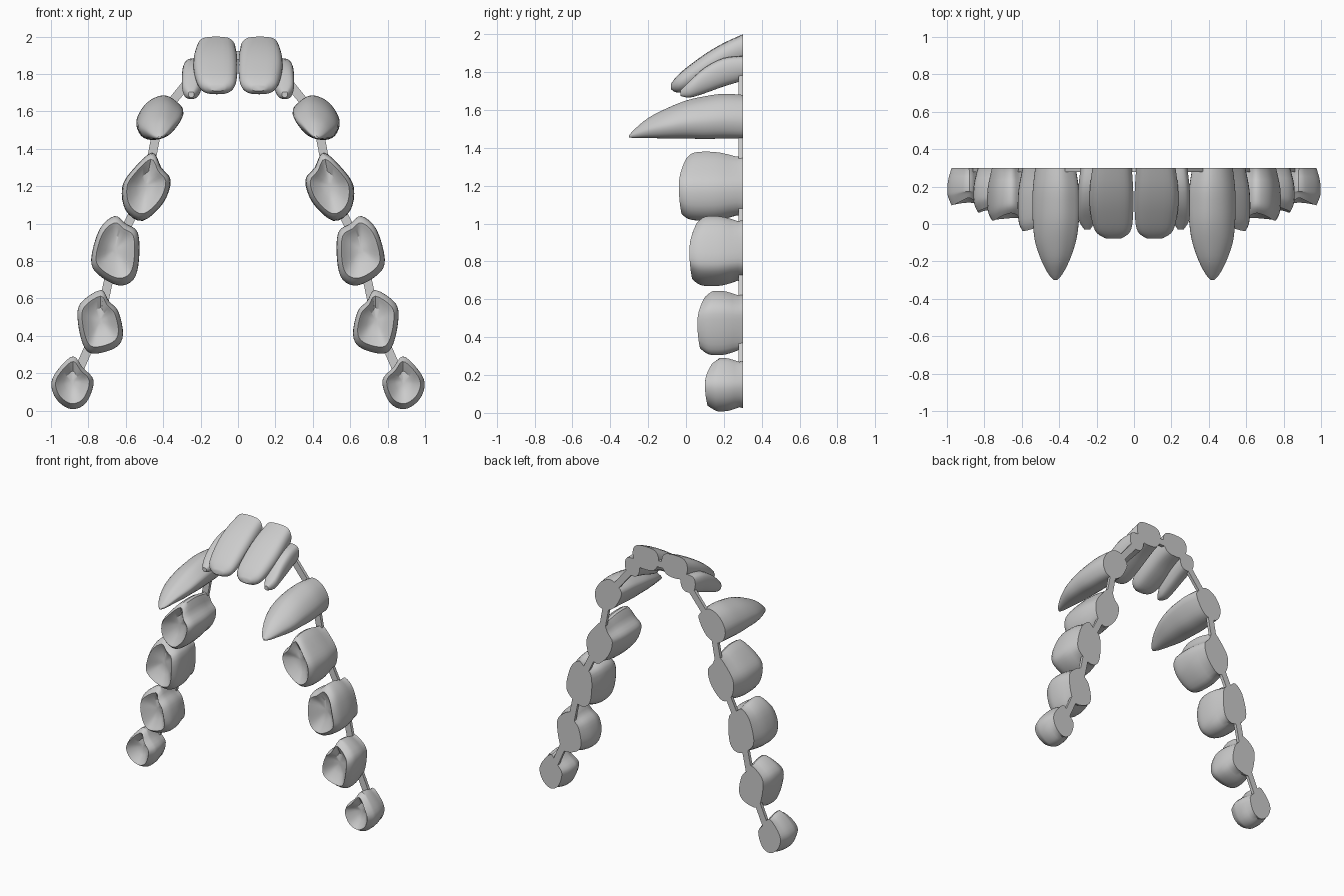
import bpy, bmesh, math
from mathutils import Vector

if "Cube" in bpy.data.objects:
    bpy.data.objects.remove(bpy.data.objects["Cube"])

BACK = 0.30


def catmull(pts, n, closed):
    """Smooth curve through points of any dimension."""
    m, out = len(pts), []
    for i in range(m if closed else m - 1):
        idx = [i - 1, i, i + 1, i + 2]
        idx = [k % m if closed else min(max(k, 0), m - 1) for k in idx]
        a, b, c, d = [pts[k] for k in idx]
        for j in range(n):
            t = j / n
            out.append(tuple(0.5 * (2 * q + (r - p) * t + (2 * p - 5 * q + 4 * r - s) * t * t
                                    + (3 * q - p - 3 * r + s) * t ** 3)
                             for p, q, r, s in zip(a, b, c, d)))
    if not closed:
        out.append(tuple(pts[-1]))
    return out


def bounds(outline):
    xs, zs = [p[0] for p in outline], [p[1] for p in outline]
    return ((min(xs) + max(xs)) / 2, (min(zs) + max(zs)) / 2,
            (max(xs) - min(xs)) / 2, (max(zs) - min(zs)) / 2)


def finish(bm, name, angle):
    bmesh.ops.recalc_face_normals(bm, faces=bm.faces)
    me = bpy.data.meshes.new(name)
    bm.to_mesh(me)
    bm.free()
    me.shade_smooth()
    me.set_sharp_from_angle(angle=math.radians(angle))
    bpy.context.collection.objects.link(bpy.data.objects.new(name, me))


def loft(name, outline, rings, side, angle=40):
    """Loft an outline along y; ring = (y, cx, cz, rx, rz, cusp curvature)."""
    ox, oz, w, h = bounds(outline)
    bm = bmesh.new()
    loops = []
    for y, cx, cz, rx, rz, cusp in rings:
        loop = []
        for px, pz in outline:
            u, v = (px - ox) / w, (pz - oz) / h
            dy = cusp * v * v * (1.0 if v > 0 else 0.35)
            loop.append(bm.verts.new((side * (cx + u * rx), y + dy, cz + v * rz)))
        loops.append(loop)
    n = len(outline)
    for a, b in zip(loops, loops[1:]):
        for i in range(n):
            bm.faces.new((a[i], a[(i + 1) % n], b[(i + 1) % n], b[i]))
    bm.faces.new(loops[0])
    bm.faces.new(loops[-1])
    finish(bm, name, angle)


# Front teeth: outline plus sections from the root to the tip
BLOCK = [(-.6, 1), (.6, 1), (1, .45), (.95, -.4), (.5, -1), (-.5, -1), (-.95, -.4), (-1, .45)]
POINTED = [(.40, 1.69), (.49, 1.65), (.545, 1.56), (.52, 1.475), (.45, 1.45),
           (.36, 1.485), (.29, 1.60), (.33, 1.66)]
FRONT = {
    "central_incisor": (BLOCK, [
        (.30, .117, 1.915, .105, .085), (.20, .12, 1.875, .115, .08), (.10, .12, 1.82, .117, .076),
        (.0, .115, 1.76, .106, .062), (-.05, .112, 1.735, .085, .042), (-.078, .11, 1.725, .04, .016)]),
    "lateral_incisor": (BLOCK, [
        (.30, .225, 1.82, .06, .065), (.20, .235, 1.80, .062, .075), (.10, .243, 1.757, .057, .068),
        (.02, .25, 1.71, .045, .044), (-.03, .25, 1.69, .015, .015)]),
    "canine": (POINTED, [
        (.30, .42, 1.565, .108, .115), (.20, .418, 1.568, .122, .118), (.10, .418, 1.56, .126, .113),
        (.0, .418, 1.55, .122, .10), (-.10, .42, 1.53, .108, .08), (-.20, .42, 1.505, .073, .053),
        (-.27, .42, 1.476, .036, .024), (-.30, .42, 1.462, .008, .006)]),
}

# Cheek teeth: front outline and the y of the biting edge
CHEEK = {
    "premolar": (-.038, [(.46, 1.38), (.57, 1.28), (.62, 1.19), (.60, 1.07), (.51, 1.015),
                         (.40, 1.11), (.36, 1.23), (.41, 1.30)]),
    "first_molar": (.018, [(.66, 1.04), (.74, .97), (.785, .81), (.75, .73), (.64, .67),
                           (.56, .70), (.53, .80), (.535, .95), (.60, 1.0)]),
    "second_molar": (.06, [(.735, .645), (.845, .57), (.855, .465), (.82, .335), (.76, .305),
                           (.65, .34), (.615, .41), (.64, .53), (.69, .585)]),
    "third_molar": (.10, [(.88, .29), (.95, .235), (.998, .15), (.97, .06), (.89, .008),
                          (.81, .045), (.772, .16), (.83, .23)]),
}

for side, label in ((1, "right"), (-1, "left")):
    for name, (outline, rings) in FRONT.items():
        loft(f"{name}_{label}", catmull(outline, 4, True),
             [r + (0,) for r in catmull(rings, 3, False)], side)

    for name, (tip, pts) in CHEEK.items():
        outline = catmull(pts, 4, True)
        cx, cz, w, h = bounds(outline)
        depth = BACK - tip
        # bulging wall
        wall = [(BACK, .80, 0), (BACK - .35 * depth, .97, 0), (BACK - .65 * depth, 1.0, .01),
                (tip + .04, .95, .03), (tip, .80, .04)]
        # hollow biting surface
        bowl = [(tip + .012, .70, .035), (tip + .05, .42, .02), (tip + .065, .12, 0)]
        rings = [(y, cx, cz + .04 * h * (1 - s), s * w, s * h, c)
                 for y, s, c in catmull(wall, 3, False) + bowl]
        rings[0] = (BACK, cx, cz, .80 * w, .88 * h, 0)
        loft(f"{name}_{label}", outline, rings, side, 32)

# Thin flat bar joining the roots of all teeth
half = [(.88, .15), (.74, .47), (.66, .85), (.49, 1.20), (.42, 1.57), (.24, 1.79), (.12, 1.90)]
path = [Vector(p) for p in half] + [Vector((-x, z)) for x, z in reversed(half)]
bm = bmesh.new()
rows = []
for i, p in enumerate(path):
    d = (path[min(i + 1, len(path) - 1)] - path[max(i - 1, 0)]).normalized()
    nrm = Vector((-d.y, d.x)) * .024
    rows.append([bm.verts.new((q.x, y, q.y)) for q, y in
                 ((p + nrm, BACK), (p - nrm, BACK), (p - nrm, .277), (p + nrm, .277))])
for a, b in zip(rows, rows[1:]):
    for i in range(4):
        bm.faces.new((a[i], a[(i + 1) % 4], b[(i + 1) % 4], b[i]))
bm.faces.new(rows[0])
bm.faces.new(rows[-1])
finish(bm, "joining_bar", 20)
